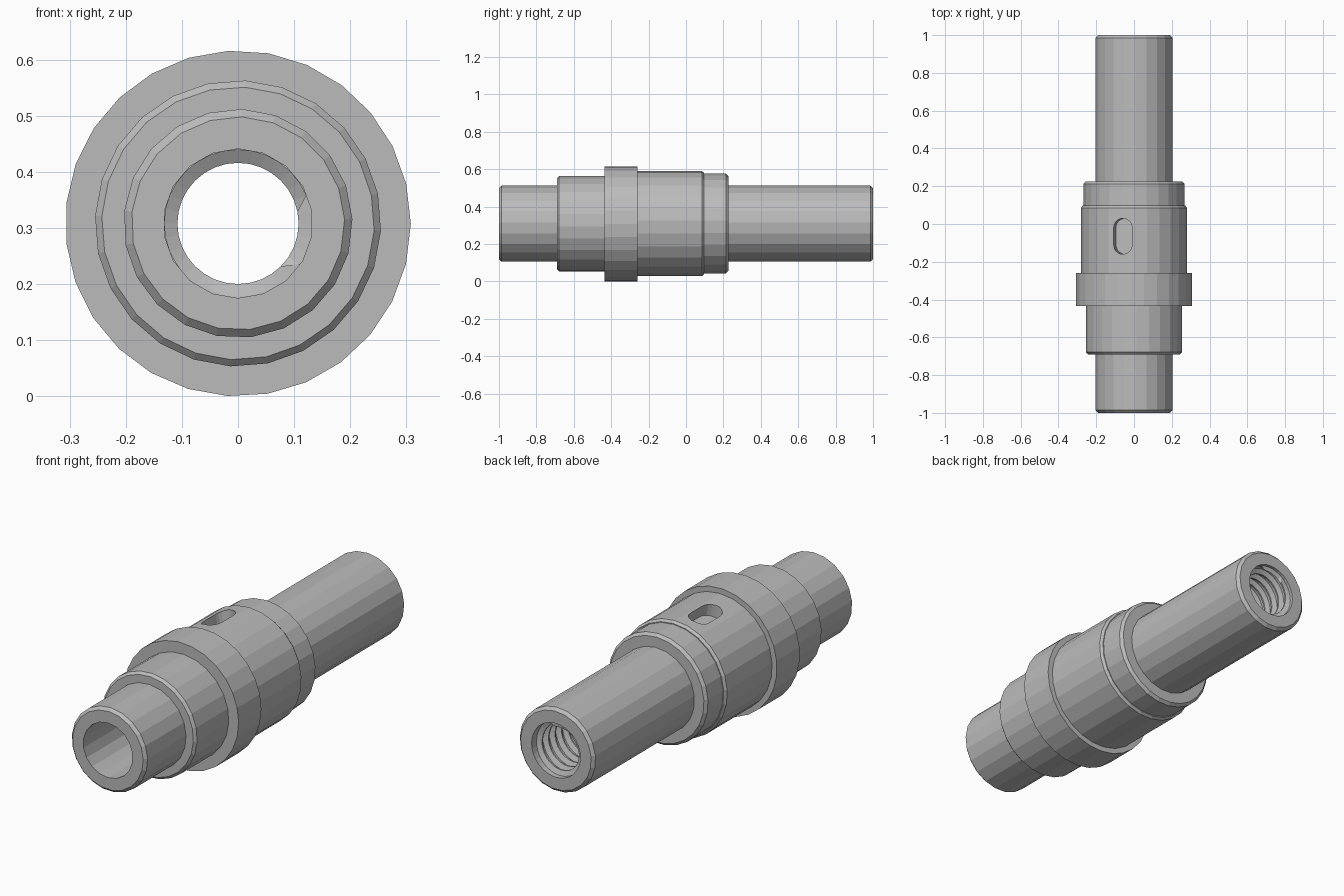
import bpy, bmesh
from math import sin, cos, pi, radians
from mathutils import Matrix

AXIS_Z = 0.308

if "Cube" in bpy.data.objects:
    bpy.data.objects.remove(bpy.data.objects["Cube"])

steel = bpy.data.materials.new("grey_steel")
steel.use_nodes = True
steel.diffuse_color = (0.5, 0.5, 0.5, 1)
steel.node_tree.nodes["Principled BSDF"].inputs["Base Color"].default_value = (0.5, 0.5, 0.5, 1)


def make_object(name, bm):
    bmesh.ops.remove_doubles(bm, verts=bm.verts, dist=1e-5)
    bmesh.ops.recalc_face_normals(bm, faces=bm.faces)
    mesh = bpy.data.meshes.new(name)
    bm.to_mesh(mesh)
    bm.free()
    mesh.materials.append(steel)
    obj = bpy.data.objects.new(name, mesh)
    bpy.context.collection.objects.link(obj)
    return obj


def loft(bm, rings):
    """Skin a stack of equal rings and close both ends."""
    n = len(rings[0])
    for a, b in zip(rings, rings[1:]):
        for i in range(n):
            j = (i + 1) % n
            bm.faces.new((a[i], a[j], b[j], b[i]))
    bm.faces.new(rings[0])
    bm.faces.new(rings[-1])


def turned(name, profile, sides, phase=0):
    """Solid of revolution about the shaft axis from (y, radius) pairs."""
    bm = bmesh.new()
    rings = []
    for y, r in profile:
        angles = [radians(phase) + 2 * pi * i / sides for i in range(sides)]
        rings.append([bm.verts.new((r * sin(a), y, AXIS_Z + r * cos(a))) for a in angles])
    loft(bm, rings)
    return make_object(name, bm)


def combine(target, other, operation):
    mod = target.modifiers.new(operation.lower(), 'BOOLEAN')
    mod.operation = operation
    mod.solver = 'EXACT'
    mod.object = other
    bpy.context.view_layer.objects.active = target
    bpy.ops.object.modifier_apply(modifier=mod.name)
    bpy.data.objects.remove(other)


# Stepped shaft: each step runs a little way into its larger neighbour
shaft = turned("stepped_shaft", [(-0.435, 0.308), (-0.26, 0.308)], 27, -3.2)
steps = [
    turned("front_shoulder", [(-0.69, 0.243), (-0.678, 0.255), (-0.4, 0.255)], 24, 3),
    turned("front_journal", [(-1, 0.19), (-0.986, 0.204), (-0.65, 0.204)], 21, 2.1),
    turned("keyed_section", [(-0.3, 0.282), (0.085, 0.282), (0.097, 0.272)], 25),
    turned("rear_shoulder", [(0.05, 0.268), (0.213, 0.268), (0.226, 0.255)], 25),
    turned("rear_journal", [(0.18, 0.204), (0.986, 0.204), (1, 0.19)], 21, 2.1),
]
for step in steps:
    combine(shaft, step, 'UNION')

# Plain bore from the front
combine(shaft, turned("bore_cutter", [(-1.1, 0.133), (0.3, 0.133)], 18), 'DIFFERENCE')


# Threaded bore from the rear: helical ridges that stop at plain end rings
def thread_cutter(start, end, pitch, root, crest, sides=32):
    bm = bmesh.new()
    shape = [(0.0, root), (0.4, root), (0.65, crest), (0.8, crest)]
    turns = int((end - start) / pitch) + 1
    columns = []
    for i in range(sides + 1):
        a = 2 * pi * i / sides
        points = [(start - 0.03, root)]
        for k in range(-1, turns + 1):
            for t, r in shape:
                y = start + pitch * (k + t + i / sides)
                inside = start < y < end
                points.append((min(max(y, start), end), r if inside else root))
        points.append((end + 0.1, root))
        columns.append([bm.verts.new((r * sin(a), y, AXIS_Z + r * cos(a))) for y, r in points])
    # the closing column equals the first one shifted by a whole turn
    for a, b in zip(columns, columns[1:]):
        for j in range(len(a) - 1):
            bm.faces.new((a[j], a[j + 1], b[j + 1], b[j]))
    for end_index in (0, -1):
        bm.faces.new([c[end_index] for c in columns[:-1]])
    bmesh.ops.remove_doubles(bm, verts=bm.verts, dist=1e-5)
    bmesh.ops.dissolve_degenerate(bm, edges=bm.edges, dist=1e-5)
    return make_object("thread_cutter", bm)


combine(shaft, thread_cutter(0.3, 0.985, 0.05, 0.131, 0.108), 'DIFFERENCE')

# Round-ended keyway, tilted slightly to the right of the top
bm = bmesh.new()
outline = []
for i in range(20):
    a = pi * (i if i < 10 else i - 1) / 9 if i < 10 else pi + pi * (i - 10) / 9
    shift = 0.045 if i < 10 else -0.045
    outline.append((0.05 * cos(a), -0.065 + shift + 0.05 * sin(a)))
loft(bm, [[bm.verts.new((x, y, z)) for x, y in outline] for z in (0.22, 0.4)])
bm.transform(Matrix.Translation((0, 0, AXIS_Z)) @ Matrix.Rotation(radians(-12.3), 4, 'Y'))
combine(shaft, make_object("keyway_cutter", bm), 'DIFFERENCE')

# Flat facets all over, one material
shaft.data.materials.clear()
shaft.data.materials.append(steel)
for face in shaft.data.polygons:
    face.use_smooth = False
    face.material_index = 0
